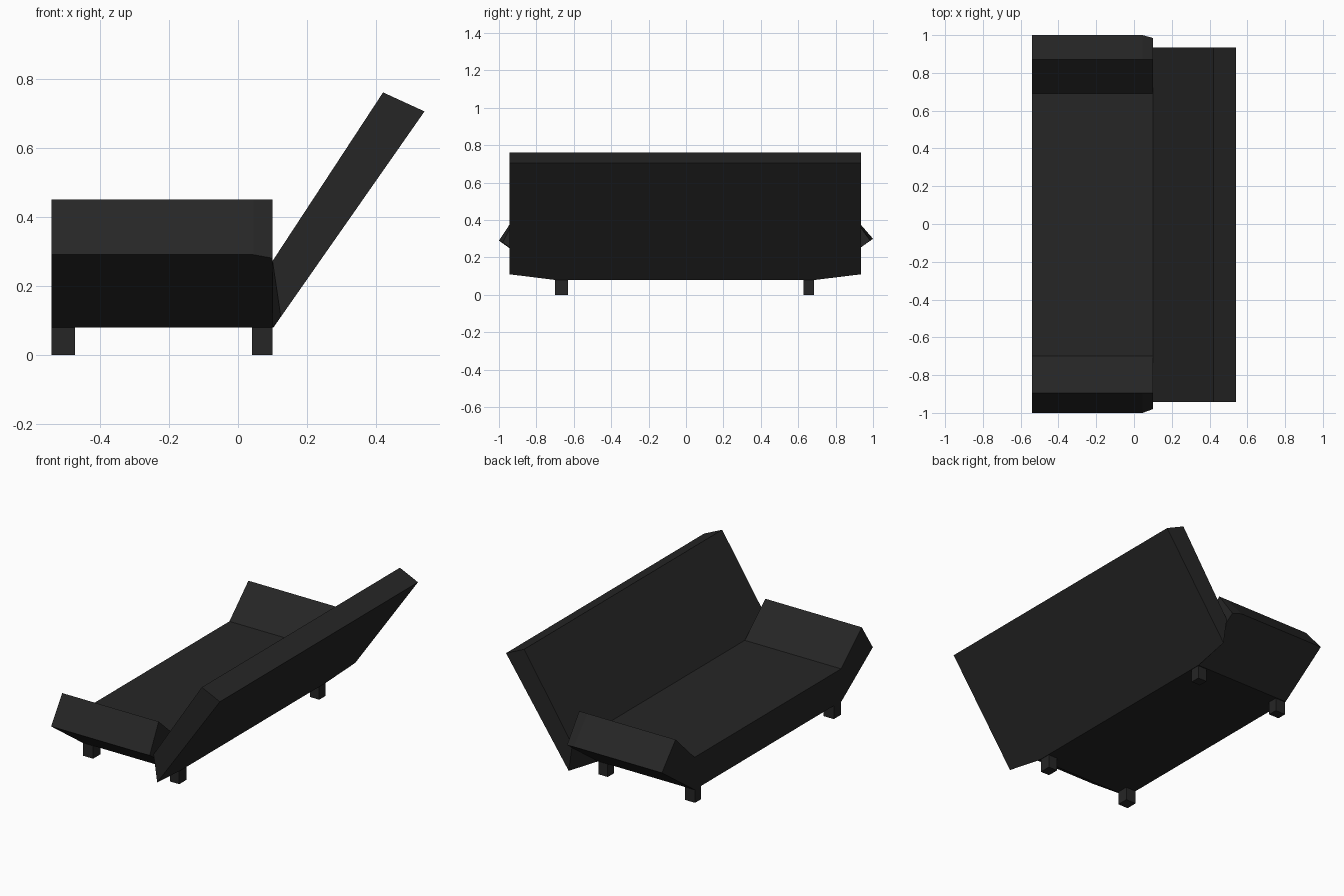
import bpy, bmesh

if "Cube" in bpy.data.objects:
    bpy.data.objects.remove(bpy.data.objects["Cube"])

fabric = bpy.data.materials.new("charcoal black")
fabric.diffuse_color = (0.019, 0.019, 0.019, 1)
fabric.use_nodes = True
fabric.node_tree.nodes["Principled BSDF"].inputs["Base Color"].default_value = fabric.diffuse_color


def finish(name, bm):
    bmesh.ops.recalc_face_normals(bm, faces=bm.faces)
    mesh = bpy.data.meshes.new(name)
    bm.to_mesh(mesh)
    bm.free()
    mesh.materials.append(fabric)
    obj = bpy.data.objects.new(name, mesh)
    bpy.context.collection.objects.link(obj)
    return obj


def loft(name, sections):
    """Bridge matching closed sections and cap both ends."""
    bm = bmesh.new()
    rings = [[bm.verts.new(p) for p in s] for s in sections]
    n = len(rings[0])
    for a, b in zip(rings, rings[1:]):
        for i in range(n):
            j = (i + 1) % n
            bm.faces.new((a[i], a[j], b[j], b[i]))
    bm.faces.new(rings[0])
    bm.faces.new(rings[-1])
    return finish(name, bm)


def hull(name, points):
    bm = bmesh.new()
    verts = [bm.verts.new(p) for p in points]
    bmesh.ops.convex_hull(bm, input=verts)
    bmesh.ops.dissolve_limit(bm, angle_limit=0.03, verts=bm.verts, edges=bm.edges)
    return finish(name, bm)


# Seat with flared arms: one (y, z) profile run along x, arm tips drawn in at the back
def profile(x, left_tip, right_tip):
    yz = [(-0.705, 0.08), left_tip, (-0.895, 0.45), (-0.70, 0.275),
          (0.69, 0.275), (0.87, 0.45), right_tip, (0.69, 0.08)]
    return [(x, y, z) for y, z in yz]


loft("seat_and_arms", [
    profile(-0.54, (-1.0, 0.29), (1.0, 0.30)),
    profile(0.045, (-1.0, 0.29), (1.0, 0.30)),
    profile(0.10, (-0.98, 0.28), (0.985, 0.29)),
])

# Reclined backrest with its lower corners cut toward the seat base
back_profile = [(0.10, 0.272), (0.42, 0.76), (0.54, 0.705), (0.124, 0.11)]
points = [(x, y, z) for y in (-0.943, 0.935) for x, z in back_profile]
points += [(0.103, y, 0.08) for y in (-0.70, 0.69)]
points += [(0.10, y, 0.08) for y in (-0.70, 0.69)]
hull("backrest", points)

# Four short block legs
for end, x0, x1 in (("front", -0.54, -0.472), ("rear", 0.04, 0.10)):
    for side, y0, y1 in (("left", -0.70, -0.63), ("right", 0.627, 0.685)):
        loft(f"{end}_{side}_leg", [
            [(x0, y0, z), (x1, y0, z), (x1, y1, z), (x0, y1, z)]
            for z in (0.0, 0.085)])
